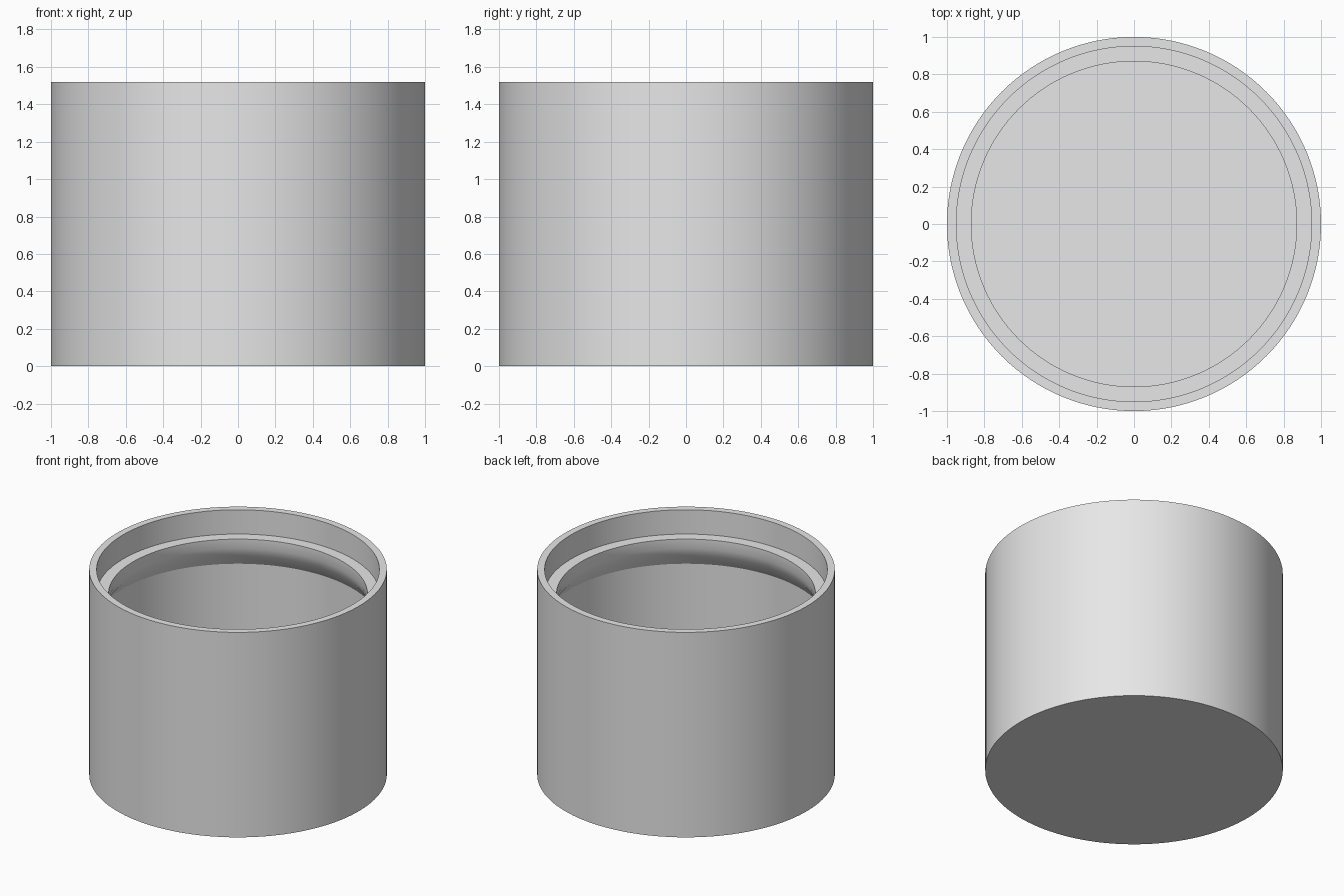
import bpy
import bmesh
import math

cube = bpy.data.objects.get("Cube")
if cube:
    bpy.data.objects.remove(cube, do_unlink=True)

SEGMENTS = 128
HEIGHT = 1.52
OUTER = 1.0
INNER = 0.95
LIP = 0.87
LEDGE_Z = 1.34
FLOOR_Z = 0.05

# Single plain grey
grey = bpy.data.materials.new("light_grey")
grey.use_nodes = True
grey.diffuse_color = (0.8, 0.8, 0.8, 1)
grey.node_tree.nodes["Principled BSDF"].inputs["Base Color"].default_value = grey.diffuse_color

# Half section (radius, height), from outer base over the rim to the inner floor
profile = [
    (OUTER, 0),
    (OUTER, HEIGHT),
    (INNER, HEIGHT),
    (INNER, LEDGE_Z),       # recess for a lid
    (LIP, LEDGE_Z),         # ledge
    (LIP, 1.27),
    (0.89, 1.21),           # flared underside of the lip
    (INNER, 1.12),
    (INNER, FLOOR_Z),       # cavity wall
]


def lathe(name, section, material):
    """Revolve a section about z and cap both ends."""
    bm = bmesh.new()
    rings = []
    for radius, z in section:
        ring = []
        for i in range(SEGMENTS):
            a = math.tau * i / SEGMENTS
            ring.append(bm.verts.new((radius * math.cos(a), radius * math.sin(a), z)))
        rings.append(ring)
    for low, high in zip(rings, rings[1:]):
        for i in range(SEGMENTS):
            j = (i + 1) % SEGMENTS
            bm.faces.new((low[i], low[j], high[j], high[i]))
    bm.faces.new(list(reversed(rings[0])))
    bm.faces.new(rings[-1])
    bmesh.ops.recalc_face_normals(bm, faces=bm.faces)
    mesh = bpy.data.meshes.new(name)
    bm.to_mesh(mesh)
    bm.free()
    mesh.materials.append(material)
    obj = bpy.data.objects.new(name, mesh)
    bpy.context.collection.objects.link(obj)
    return obj


# Round open container with a stepped rim
container = lathe("round_container", profile, grey)
bpy.ops.object.select_all(action="DESELECT")
container.select_set(True)
bpy.context.view_layer.objects.active = container
bpy.ops.object.shade_smooth_by_angle(angle=math.radians(30))
